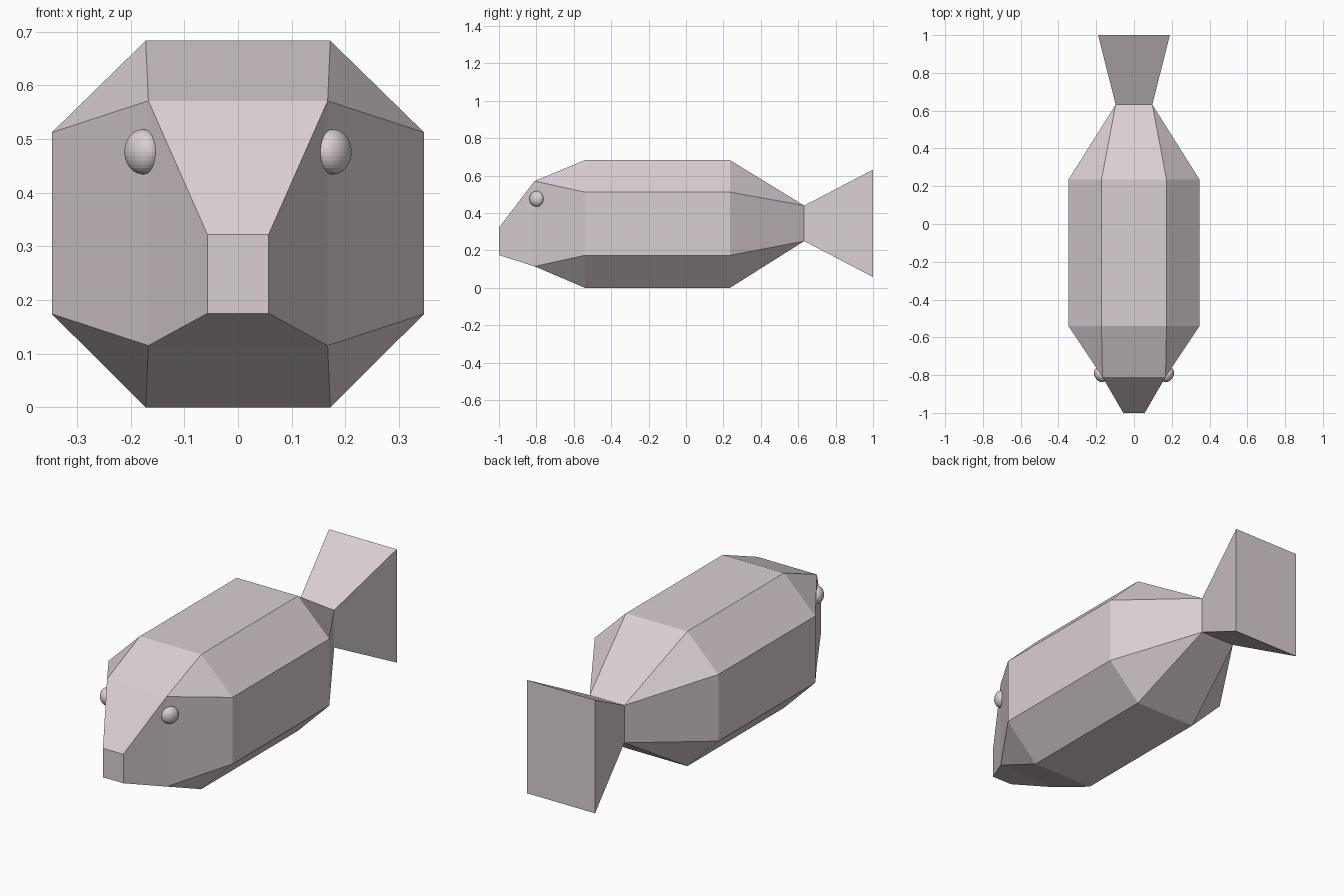
import bpy
import bmesh
import math

cube = bpy.data.objects.get("Cube")
if cube:
    bpy.data.objects.remove(cube, do_unlink=True)


def make_material(name, color):
    mat = bpy.data.materials.new(name)
    mat.use_nodes = True
    mat.diffuse_color = color
    mat.node_tree.nodes["Principled BSDF"].inputs["Base Color"].default_value = color
    return mat


def add_object(name, bm, mat):
    mesh = bpy.data.meshes.new(name)
    bm.to_mesh(mesh)
    bm.free()
    mesh.materials.append(mat)
    obj = bpy.data.objects.new(name, mesh)
    bpy.context.collection.objects.link(obj)
    return obj


def box_ring(y, half, low, high):
    """A rectangular section, written as an octagon with no chamfer."""
    return y, half, half, low, low, high, high


def loft(name, sections, mat):
    """Skin a row of symmetric eight-point sections along y."""
    bm = bmesh.new()
    rings = []
    for y, inner, outer, z0, z1, z2, z3 in sections:
        right = [(inner, z0), (outer, z1), (outer, z2), (inner, z3)]
        outline = right + [(-x, z) for x, z in reversed(right)]
        rings.append([bm.verts.new((x, y, z)) for x, z in outline])
    for a, b in zip(rings, rings[1:]):
        for i in range(8):
            j = (i + 1) % 8
            bm.faces.new((a[i], a[j], b[j], b[i]))
    bm.faces.new(rings[0])
    bm.faces.new(rings[-1])
    # Welding turns the uncut corners into clean triangles
    bmesh.ops.remove_doubles(bm, verts=bm.verts, dist=0.0001)
    bmesh.ops.recalc_face_normals(bm, faces=bm.faces)
    return add_object(name, bm, mat)


skin = make_material("pale pink grey", (0.70, 0.62, 0.66, 1.0))

# Snout, head, chamfered trunk, tail root and flared tail in one skin
trunk = (0.172, 0.347, 0.0, 0.174, 0.512, 0.683)
loft("fish_body", [
    box_ring(-1.0, 0.057, 0.175, 0.322),
    box_ring(-0.81, 0.167, 0.115, 0.571),
    (-0.54, *trunk),
    (0.235, *trunk),
    box_ring(0.632, 0.097, 0.25, 0.44),
    box_ring(1.0, 0.19, 0.058, 0.632),
], skin)

# Flattened eyes set into the sides of the head
for side, name in ((1, "left_eye"), (-1, "right_eye")):
    bm = bmesh.new()
    bmesh.ops.create_uvsphere(bm, u_segments=32, v_segments=16, radius=0.042)
    eye = add_object(name, bm, skin)
    eye.scale.x = 0.75
    eye.location = (side * 0.177, -0.798, 0.476)
    eye.rotation_euler.z = -side * math.radians(32)
